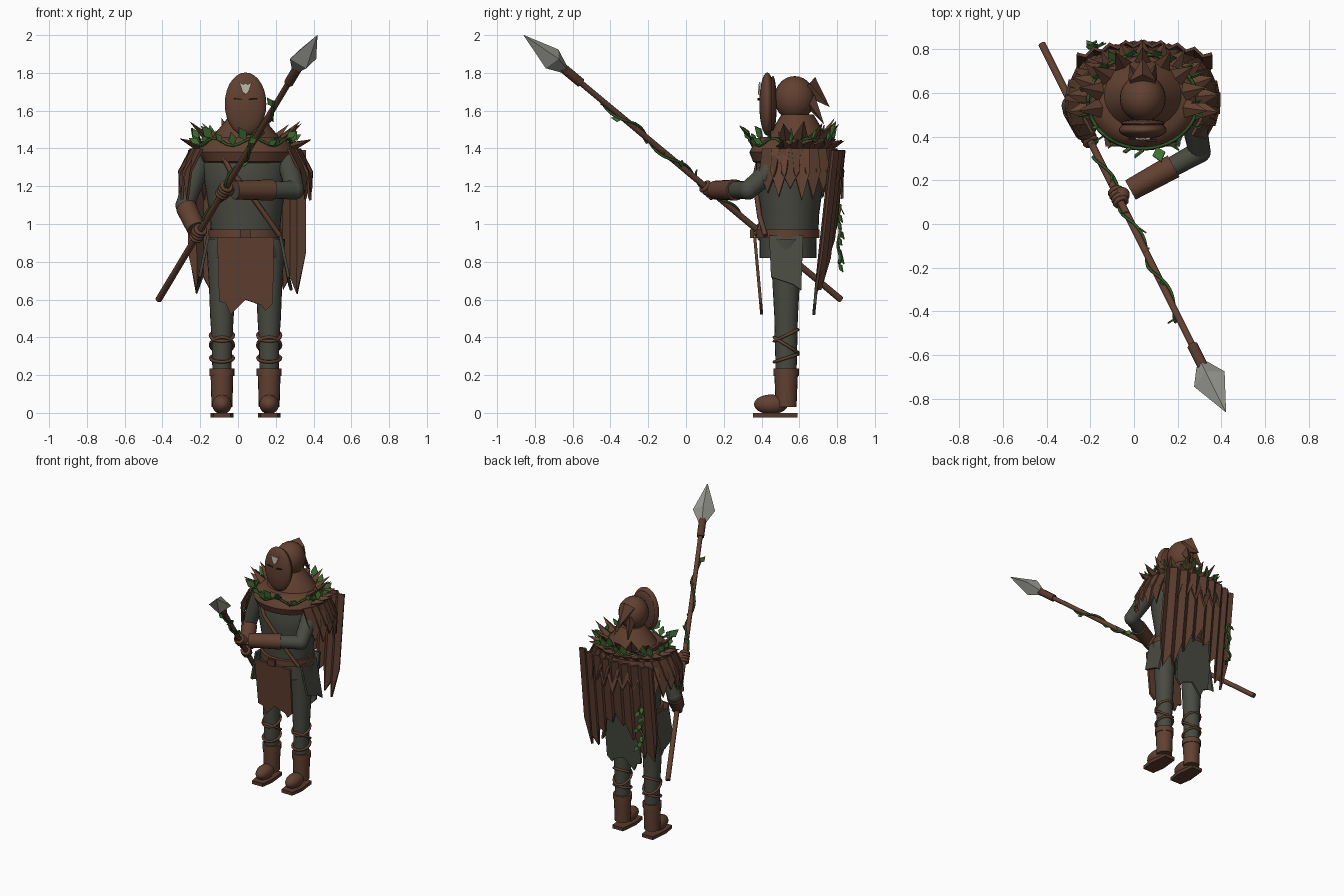
import bpy, bmesh, math, random
from mathutils import Vector, Matrix

random.seed(4)
cube = bpy.data.objects.get("Cube")
if cube:
    bpy.data.objects.remove(cube, do_unlink=True)

CX, CY = 0.04, 0.56          # body axis
V = Vector


def material(name, rgb):
    m = bpy.data.materials.new(name)
    m.use_nodes = True
    m.diffuse_color = (*rgb, 1)
    m.node_tree.nodes["Principled BSDF"].inputs["Base Color"].default_value = (*rgb, 1)
    return m


LEATHER = material("brown leather", (0.12, 0.052, 0.03))
HIDE = material("dark hide", (0.095, 0.042, 0.026))
CLOTH = material("grey green cloth", (0.065, 0.07, 0.052))
LEAF = material("leaf green", (0.055, 0.16, 0.035))
VINE = material("vine green", (0.03, 0.085, 0.02))
STEEL = material("grey steel", (0.34, 0.34, 0.31))
PALE = material("pale mark", (0.5, 0.45, 0.38))
DARK = material("dark slit", (0.03, 0.015, 0.01))


def finish(name, bm, mat, smooth=True):
    bmesh.ops.recalc_face_normals(bm, faces=bm.faces)
    me = bpy.data.meshes.new(name)
    bm.to_mesh(me)
    bm.free()
    ob = bpy.data.objects.new(name, me)
    bpy.context.collection.objects.link(ob)
    me.materials.append(mat)
    if smooth:
        bpy.ops.object.select_all(action='DESELECT')
        ob.select_set(True)
        bpy.context.view_layer.objects.active = ob
        bpy.ops.object.shade_smooth_by_angle(angle=math.radians(40))
    return ob


def aim(a, b):
    return (b - a).to_track_quat('Z', 'Y').to_matrix().to_4x4()


def tube(name, a, b, r1, r2, mat, n=16, flat=1.0):
    a, b = V(a), V(b)
    bm = bmesh.new()
    m = Matrix.Translation((a + b) / 2) @ aim(a, b) @ Matrix.Diagonal((1, flat, 1, 1))
    bmesh.ops.create_cone(bm, cap_ends=True, segments=n, radius1=r1, radius2=r2,
                          depth=(b - a).length, matrix=m)
    return finish(name, bm, mat, n > 6)


def ball(name, c, r, mat):
    bm = bmesh.new()
    bmesh.ops.create_uvsphere(bm, u_segments=24, v_segments=14, radius=1,
                              matrix=Matrix.Translation(c) @ Matrix.Diagonal((*r, 1)))
    return finish(name, bm, mat)


def loft(name, rings, mat, cx=CX, cy=CY, n=32):
    """Stack of ellipses (z, rx, ry)."""
    bm = bmesh.new()
    loops = [[bm.verts.new((cx + rx * math.cos(i * math.tau / n),
                            cy + ry * math.sin(i * math.tau / n), z)) for i in range(n)]
             for z, rx, ry in rings]
    for p, q in zip(loops, loops[1:]):
        for i in range(n):
            j = (i + 1) % n
            bm.faces.new((p[i], p[j], q[j], q[i]))
    bm.faces.new(loops[0])
    bm.faces.new(loops[-1])
    return finish(name, bm, mat)


def plate(name, pts, thick, mat):
    """Flat polygon extruded along its normal."""
    bm = bmesh.new()
    f = bm.faces.new([bm.verts.new(p) for p in pts])
    f.normal_update()
    n = f.normal.copy()
    ext = bmesh.ops.extrude_face_region(bm, geom=[f])
    bmesh.ops.translate(bm, vec=n * thick,
                        verts=[g for g in ext["geom"] if isinstance(g, bmesh.types.BMVert)])
    return finish(name, bm, mat, False)


def cord(name, pts, r, mat, closed=False):
    cu = bpy.data.curves.new(name, 'CURVE')
    cu.dimensions, cu.bevel_depth, cu.bevel_resolution = '3D', r, 1
    sp = cu.splines.new('POLY')
    sp.points.add(len(pts) - 1)
    for p, q in zip(sp.points, pts):
        p.co = (*q, 1)
    sp.use_cyclic_u, cu.use_fill_caps = closed, True
    ob = bpy.data.objects.new(name, cu)
    bpy.context.collection.objects.link(ob)
    bpy.ops.object.select_all(action='DESELECT')
    ob.select_set(True)
    bpy.context.view_layer.objects.active = ob
    bpy.ops.object.convert(target='MESH')
    bpy.context.object.data.materials.clear()
    bpy.context.object.data.materials.append(mat)


def leaf(p, d, size):
    p, d = V(p), V(d).normalized()
    s = d.cross(V((0.3, -1, 0.2))).normalized() * size * 0.3
    m = p + d * size * 0.45
    plate("leaf", [p, m + s, p + d * size, m - s], 0.006, LEAF)


def around(a, rx, ry, z):
    """Point on an ellipse around the body, angle 0 at the back."""
    return V((CX + rx * math.sin(a), CY + ry * math.cos(a), z))


# Legs and boots
for side, s in (("right", -1), ("left", 1)):
    x, y = CX + s * 0.125, 0.53
    loft(side + "_leg", [(0.2, 0.05, 0.055), (0.4, 0.055, 0.06), (0.5, 0.062, 0.062),
                         (0.7, 0.07, 0.073), (0.92, 0.085, 0.085)], CLOTH, x, y, 20)
    loft(side + "_boot_shaft", [(0.03, 0.055, 0.055), (0.2, 0.06, 0.062)], LEATHER, x, y, 20)
    loft(side + "_boot_cuff", [(0.195, 0.066, 0.067), (0.235, 0.066, 0.067)], LEATHER, x, y, 20)
    ball(side + "_boot_toe", (x, 0.45, 0.045), (0.052, 0.09, 0.052), LEATHER)
    plate(side + "_boot_sole", [(x + px, py, 0) for px, py in
          ((-.045, .59), (.045, .59), (.06, .45), (.045, .355), (-.045, .355), (-.06, .45))],
          0.025, HIDE)
    for z, tilt in ((0.29, 0.02), (0.36, -0.04), (0.41, 0.03)):
        ring = [(x + 0.061 * math.cos(a * math.tau / 20), y + 0.063 * math.sin(a * math.tau / 20),
                 z + tilt * math.sin(a * math.tau / 20)) for a in range(20)]
        cord(side + "_leg_wrap", ring, 0.009, LEATHER, True)
    # hip panel
    plate(side + "_hip_panel", [(CX + s * w, py, z) for w, py, z in
          ((.19, .44, .94), (.19, .62, .94), (.25, .61, .65), (.24, .57, .68), (.235, .45, .72))],
          0.015, CLOTH)

# Torso, skirt and belt
loft("torso", [(0.93, 0.18, 0.15), (1.05, 0.19, 0.155), (1.2, 0.215, 0.175),
               (1.32, 0.23, 0.18), (1.4, 0.19, 0.15)], CLOTH, cy=0.55)
loft("skirt", [(0.82, 0.195, 0.15), (0.94, 0.185, 0.152)], CLOTH, cy=0.54)
loft("belt", [(0.925, 0.195, 0.168), (0.97, 0.195, 0.168)], LEATHER, cy=0.54)
plate("belt_buckle", [(CX + a, 0.36, z) for a, z in
      ((-.03, .925), (.03, .925), (.03, .97), (-.03, .97))], 0.02, HIDE)
cord("chest_strap", [(-0.1, 0.4, 1.4), (-0.04, 0.37, 1.28), (0.05, 0.37, 1.18),
                     (0.15, 0.39, 1.04), (0.22, 0.42, 0.94)], 0.014, LEATHER)

# Ragged loincloths front and back
rag = ((-.15, .93), (.15, .93), (.145, .58), (.105, .54), (.085, .57), (.0, .6),
       (-.04, .56), (-.08, .52), (-.105, .58), (-.14, .59))
plate("front_loincloth", [(CX + x, 0.355 + (0.94 - z) * 0.09, z) for x, z in rag], 0.016, LEATHER)
plate("rear_loincloth", [(CX + x, 0.71 - (0.94 - z) * 0.1, z) for x, z in rag], 0.016, CLOTH)

# Cape: two ragged halves meeting at the spine
for side, s in (("right", -1), ("left", 1)):
    bm = bmesh.new()
    ends = (0.98, 0.88, 0.92, 0.78, 0.82, 0.65, 0.72, 0.63, 0.84)
    rows = []
    for i, low in enumerate(ends):
        u = i / (len(ends) - 1)
        col = []
        for k in range(4):
            z = 1.39 + (low - 1.39) * k / 3
            fold = 0.012 * (-1) ** i
            col.append(bm.verts.new((CX + s * (0.005 + u * 0.31 * (1 if s > 0 else 0.95)),
                                     0.79 + fold - 0.06 * u * u + 0.11 * (z - 1), z)))
        rows.append(col)
    for p, q in zip(rows, rows[1:]):
        for k in range(3):
            bm.faces.new((p[k], q[k], q[k + 1], p[k + 1]))
    cape = finish(side + "_cape_half", bm, HIDE, False)
    cape.modifiers.new("thickness", 'SOLIDIFY').thickness = 0.015

# Mantle and cowl
loft("mantle", [(1.31, 0.19, 0.165), (1.33, 0.235, 0.205), (1.38, 0.26, 0.225),
                (1.43, 0.235, 0.2), (1.46, 0.19, 0.165)], LEATHER)
loft("cowl", [(1.42, 0.2, 0.17), (1.47, 0.17, 0.15), (1.53, 0.12, 0.115), (1.58, 0.08, 0.085)],
     LEATHER, cy=0.59)

# Fringe of pointed hide strips, open at the front
for i in range(19):
    a = (i / 18 * 2 - 1) * math.radians(118)
    t = V((math.cos(a), -math.sin(a), 0)) * random.uniform(0.04, 0.055)
    top = around(a, 0.29, 0.235, 1.4)
    low = around(a, 0.355, 0.275, 1.28)
    tip = around(a, 0.355, 0.275, random.uniform(1.12, 1.2))
    plate("fringe_strip", [top - t, low - t * 0.9, tip, low + t * 0.9, top + t], 0.014,
          LEATHER if i % 2 else HIDE)

# Rows of hide spikes over the shoulders and back
for count, rx, ry, z, out, up, r in ((13, .25, .2, 1.41, .1, .04, .05), (9, .2, .17, 1.45, .1, .1, .045)):
    for i in range(count):
        a = (i / (count - 1) * 2 - 1) * math.radians(100)
        tip = around(a, rx + out, ry + out * 0.8, z + up * random.uniform(0.7, 1.1))
        tube("shoulder_spike", around(a, rx, ry, z), tip, r, 0.001, LEATHER, 4, 0.5)

# Head, mask and hood peak
ball("head", (CX, 0.575, 1.665), (0.105, 0.108, 0.118), LEATHER)
ball("mask", (CX, 0.43, 1.635), (0.11, 0.042, 0.167), LEATHER)
ball("mask_back", (CX, 0.46, 1.635), (0.1, 0.02, 0.15), HIDE)
tube("hood_peak", (CX, 0.64, 1.73), (CX, 0.76, 1.62), 0.065, 0.001, LEATHER, 5)
for s in (-1, 1):
    tube("hood_tuft", (CX + s * 0.03, 0.65, 1.66), (CX + s * 0.06, 0.73, 1.53), 0.04, 0.001, HIDE, 4)
    plate("eye_slit", [(CX + s * x, 0.386, z) for x, z in
          ((.015, 1.655), (.06, 1.66), (.065, 1.668), (.02, 1.665))], 0.008, DARK)
plate("forehead_mark", [(CX + x, 0.385 + (z - 1.64) * 0.09, z) for x, z in
      ((0, 1.685), (.016, 1.7), (.034, 1.75), (.012, 1.738), (0, 1.745),
       (-.012, 1.738), (-.034, 1.75), (-.016, 1.7))], 0.009, PALE)

# Spear
butt, point = V((-0.42, 0.82, 0.6)), V((0.42, -0.86, 2.0))
axis = (point - butt).normalized()
side_dir = axis.cross(V((0, 0, 1))).normalized()
up_dir = side_dir.cross(axis)


def on_spear(t):
    return butt.lerp(point, t)


tube("spear_shaft", butt, on_spear(0.875), 0.018, 0.016, LEATHER, 10)
tube("spear_socket", on_spear(0.82), on_spear(0.88), 0.026, 0.026, HIDE, 10)
tube("spear_head_base", on_spear(0.87), on_spear(0.91), 0.028, 0.078, STEEL, 4, 0.8)
tube("spear_head", on_spear(0.91), point, 0.078, 0.001, STEEL, 4, 0.8)


def twist(t):
    a = t * 42
    return on_spear(t) + (side_dir * math.cos(a) + up_dir * math.sin(a)) * 0.022


cord("spear_vine", [twist(0.3 + 0.45 * i / 70) for i in range(71)], 0.007, VINE)
for i in range(9):
    p = twist(0.36 + i * 0.047)
    leaf(p, axis * 0.8 + up_dir * random.uniform(-0.5, 1) + side_dir * random.uniform(-1, 1), 0.06)

# Arms gripping the spear
arms = {"right": ((-0.19, 0.56, 1.36), (-0.28, 0.54, 1.1), on_spear(0.25), 0.1),
        "left": ((0.26, 0.54, 1.36), (0.3, 0.33, 1.18), on_spear(0.414), 0.32)}
for side, (sh, el, hand, f) in arms.items():
    sh, el = V(sh), V(el)
    cuff, wrist = el.lerp(hand, f), el.lerp(hand, 0.85)
    ball(side + "_shoulder", sh, (0.065, 0.065, 0.065), CLOTH)
    tube(side + "_upper_arm", sh, el, 0.062, 0.05, CLOTH)
    ball(side + "_elbow", el, (0.051, 0.051, 0.051), CLOTH)
    tube(side + "_forearm", el, wrist, 0.05, 0.04, CLOTH)
    tube(side + "_bracer", cuff, wrist, 0.056, 0.05, LEATHER)
    ball(side + "_palm", wrist.lerp(hand, 0.7), (0.036, 0.036, 0.036), LEATHER)
    for k in range(4):
        c = hand + axis * (k - 1.5) * 0.022
        cord(side + "_finger", [c + (side_dir * math.cos(j * math.tau / 10)
             + up_dir * math.sin(j * math.tau / 10)) * 0.027 for j in range(10)], 0.012, LEATHER, True)

# Garland round the mantle
n = 48
loop = [around(i * math.tau / n, 0.25, 0.215, 1.435 + 0.02 * math.sin(i * 0.9)) for i in range(n)]
cord("garland_vine", loop, 0.008, VINE, True)
for i in range(0, n, 2):
    out = (loop[i] - V((CX, CY, 1.43))).normalized()
    leaf(loop[i], out * 0.4 + V((random.uniform(-.5, .5), 0, random.uniform(0.1, 1.2))),
         random.uniform(0.06, 0.1))

# Vine trailing down the cape
trail = [V((-0.19 + 0.02 * math.sin(i), 0.81 + 0.006 * math.cos(i), 1.1 - i * 0.022)) for i in range(15)]
cord("cape_vine", trail, 0.009, VINE)
for i in range(0, 15, 2):
    leaf(trail[i], (random.uniform(-1, 1), 0.3, -0.6), 0.06)
